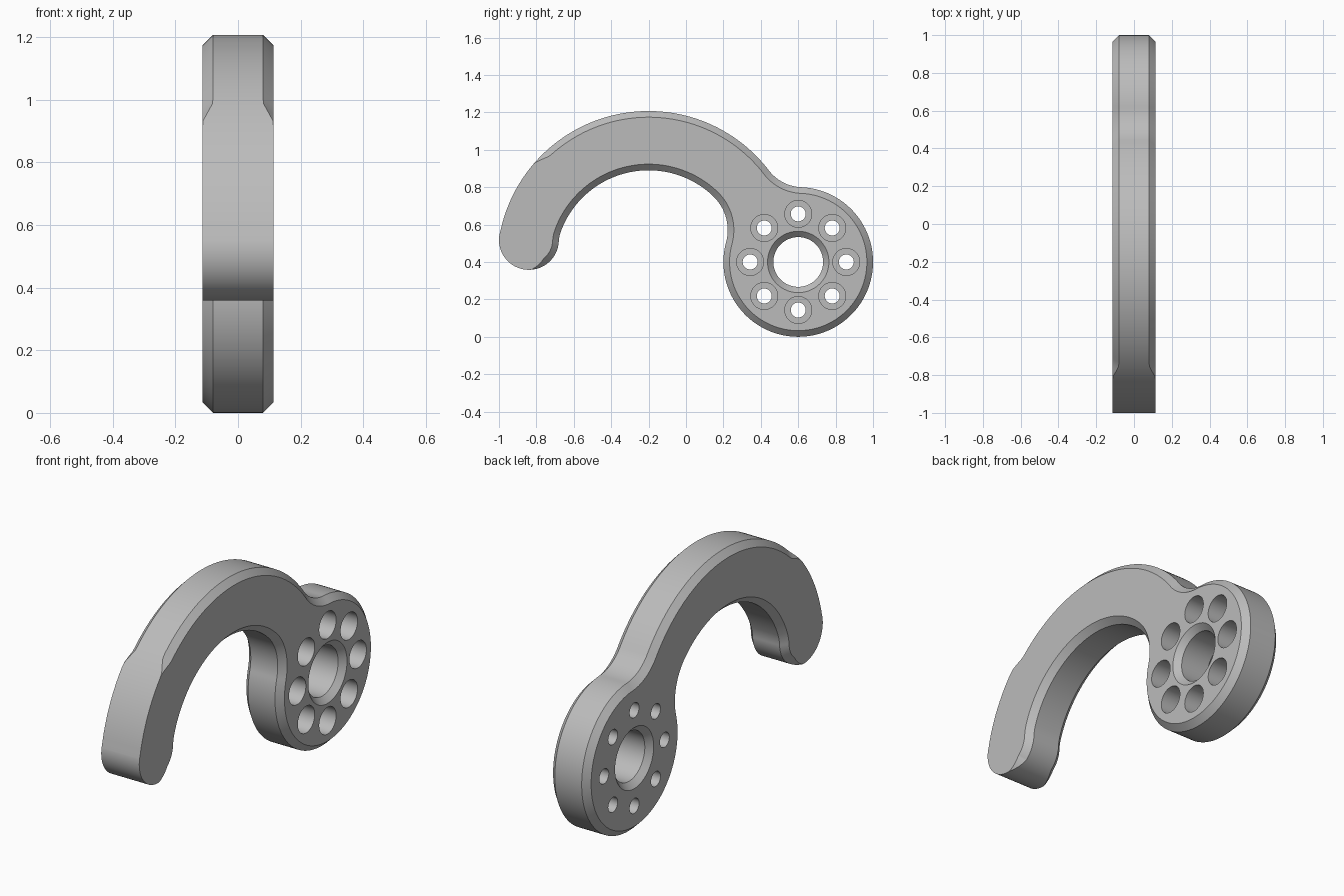
import bpy, bmesh, math
from mathutils import Vector

cube = bpy.data.objects.get("Cube")
if cube:
    bpy.data.objects.remove(cube, do_unlink=True)

HALF, CHAMFER = 0.113, 0.033


def clamp(t):
    return max(0.0, min(1.0, t))


def meet(c1, d1, c2, d2, side):
    """Point at distance d1 from c1 and d2 from c2."""
    axis = c2 - c1
    d = axis.length
    axis.normalize()
    a = (d1 * d1 - d2 * d2 + d * d) / (2 * d)
    h = math.sqrt(max(0.0, d1 * d1 - a * a))
    return c1 + axis * a + Vector((-axis.y, axis.x)) * h * side


def angle(v):
    return math.atan2(v.y, v.x)


# Outline circles in the (y, z) plane: disc, outer arch, round tip, hollow
disc, r_disc = Vector((0.6, 0.4)), 0.4
arch, r_arch = Vector((-0.2, 0.397)), 0.81
tip, r_tip = Vector((-0.84, 0.518)), 0.16
hollow, r_hollow = Vector((-0.2, 0.39)), 0.5
f_neck, f_tip, f_root = 0.23, 0.2, 0.25
neck = meet(arch, r_arch + f_neck, disc, r_disc + f_neck, 1)
tip_blend = meet(hollow, r_hollow - f_tip, tip, r_tip + f_tip, -1)
root = meet(hollow, r_hollow - f_root, disc, r_disc + f_root, 1)

# Centre, radius, turn direction (+1 bulges out, -1 curves in)
chain = [(disc, r_disc, 1), (neck, f_neck, -1), (arch, r_arch, 1),
         (tip, r_tip, 1), (tip_blend, f_tip, -1), (hollow, r_hollow, -1),
         (root, f_root, -1)]


def joint(a, b):
    """Angles of the tangent point, seen from each of two circles."""
    if a[2] != b[2]:
        return angle(b[0] - a[0]), angle(a[0] - b[0])
    t = angle(b[0] - a[0]) if a[1] > b[1] else angle(a[0] - b[0])
    return t, t


def outline():
    """Points, outward normals and chamfer widths around the hook."""
    result = []
    for i, (c, r, s) in enumerate(chain):
        start = joint(chain[i - 1], chain[i])[1]
        end = joint(chain[i], chain[(i + 1) % len(chain)])[0]
        sweep = ((end - start) * s) % math.tau
        steps = max(3, math.ceil(sweep / 0.03))
        for k in range(steps):
            t = start + s * sweep * k / steps
            n = Vector((math.cos(t), math.sin(t)))
            p = c + n * r
            w = 1.0
            if c is arch and p.x < c.x:      # chamfer fades out over the back
                w = clamp((p.y - 0.93) / 0.06)
            elif c is tip:                   # and again below the tip
                w = clamp((p.x + 0.83) / 0.09)
            result.append((p, n * s, CHAMFER * w))
    return result


def add_object(name, bm):
    bmesh.ops.recalc_face_normals(bm, faces=bm.faces)
    mesh = bpy.data.meshes.new(name)
    bm.to_mesh(mesh)
    bm.free()
    obj = bpy.data.objects.new(name, mesh)
    bpy.context.collection.objects.link(obj)
    return obj


def loft(bm, rings):
    """Skin closed rings of points and cap both ends."""
    rings = [[bm.verts.new(p) for p in ring] for ring in rings]
    n = len(rings[0])
    for a, b in zip(rings, rings[1:]):
        for i in range(n):
            j = (i + 1) % n
            bm.faces.new((a[i], a[j], b[j], b[i]))
    bm.faces.new(rings[0][::-1])
    bm.faces.new(rings[-1])


def lathe(bm, centre, profile, sides):
    """Turned solid along x from (x, radius) pairs."""
    turns = [math.tau * i / sides for i in range(sides)]
    loft(bm, [[(x, centre.x + r * math.cos(t), centre.y + r * math.sin(t))
               for t in turns] for x, r in profile])


# Hook plate with chamfered rims
edge = outline()
side_face = [p - n * c for p, n, c in edge]
bm = bmesh.new()
loft(bm, [
    [(-HALF, q.x, q.y) for q in side_face],
    [(c - HALF, p.x, p.y) for p, n, c in edge],
    [(HALF - c, p.x, p.y) for p, n, c in edge],
    [(HALF, q.x, q.y) for q in side_face],
])
bmesh.ops.remove_doubles(bm, verts=bm.verts, dist=1e-5)
hook = add_object("hook_plate", bm)

# Cutter: chamfered centre bore and a ring of counterbored bolt holes
bm = bmesh.new()
flare = HALF + 0.02
lathe(bm, disc, [(-flare, 0.184), (-0.082, 0.133), (0.082, 0.133), (flare, 0.184)], 96)
for i in range(8):
    t = i * math.tau / 8
    spot = disc + Vector((math.cos(t), math.sin(t))) * 0.257
    lathe(bm, spot, [(-0.2, 0.04), (0.0, 0.04), (0.0, 0.072), (0.2, 0.072)], 48)
cutter = add_object("hole_cutter", bm)
cutter.hide_render = True

bpy.ops.object.select_all(action='DESELECT')
bpy.context.view_layer.objects.active = hook
hook.select_set(True)
cut = hook.modifiers.new("holes", 'BOOLEAN')
cut.operation = 'DIFFERENCE'
cut.solver = 'EXACT'
cut.object = cutter
bpy.ops.object.modifier_apply(modifier=cut.name)
bpy.data.objects.remove(cutter, do_unlink=True)

# Plain grey material
grey = bpy.data.materials.new("plain_grey")
grey.use_nodes = True
colour = (0.5, 0.5, 0.5, 1.0)
grey.diffuse_color = colour
grey.node_tree.nodes["Principled BSDF"].inputs["Base Color"].default_value = colour
hook.data.materials.clear()
hook.data.materials.append(grey)
bpy.ops.object.shade_smooth_by_angle(angle=math.radians(30))
